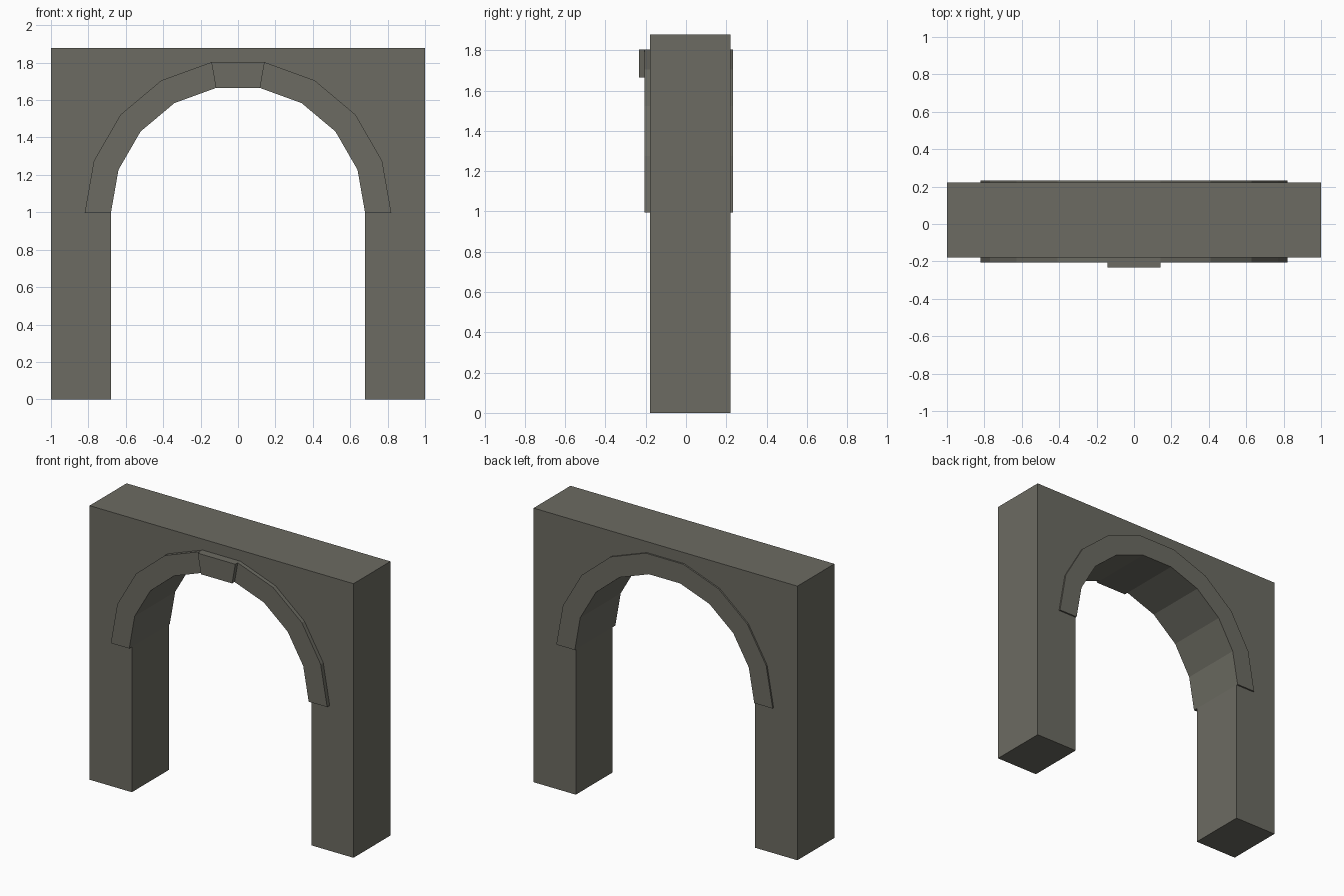
import bpy, bmesh
from math import cos, sin, radians

cube = bpy.data.objects.get("Cube")
if cube:
    bpy.data.objects.remove(cube, do_unlink=True)

SPRING = 0.995            # height where the arch starts
INNER, OUTER = 0.68, 0.82
HEIGHT = 1.878
WALL_FRONT, WALL_BACK = -0.178, 0.222
BAND_FRONT, BAND_BACK = -0.206, 0.2325
KEY_FRONT = -0.2325

stone = bpy.data.materials.new("grey_stone")
stone.use_nodes = True
colour = (0.15, 0.147, 0.122, 1)
stone.diffuse_color = colour
bsdf = stone.node_tree.nodes["Principled BSDF"]
bsdf.inputs["Base Color"].default_value = colour
bsdf.inputs["Roughness"].default_value = 0.9


def arc(radius, start, end, step=20):
    """Arch points (x, z) from start to end angle in degrees."""
    return [(radius * cos(radians(a)), SPRING + radius * sin(radians(a)))
            for a in range(start, end + 1, step)]


def extrude_profile(name, profile, y_front, y_back):
    """Solid made by extruding an xz outline along y."""
    bm = bmesh.new()
    face = bm.faces.new([bm.verts.new((x, y_front, z)) for x, z in profile])
    new = bmesh.ops.extrude_face_region(bm, geom=[face])["geom"]
    moved = [v for v in new if isinstance(v, bmesh.types.BMVert)]
    bmesh.ops.translate(bm, verts=moved, vec=(0, y_back - y_front, 0))
    bmesh.ops.recalc_face_normals(bm, faces=bm.faces)
    mesh = bpy.data.meshes.new(name)
    bm.to_mesh(mesh)
    bm.free()
    mesh.materials.append(stone)
    obj = bpy.data.objects.new(name, mesh)
    bpy.context.collection.objects.link(obj)
    return obj


def ring(start, end):
    """Outline between the inner and outer arch radius."""
    return arc(INNER, start, end) + arc(OUTER, start, end)[::-1]


# Wall with the arched opening
opening = [(INNER, 0)] + arc(INNER, 0, 180) + [(-INNER, 0)]
wall = opening + [(-1, 0), (-1, HEIGHT), (1, HEIGHT), (1, 0)]
extrude_profile("arch_wall", wall, WALL_FRONT, WALL_BACK)

# Raised bands around the opening
extrude_profile("front_arch_band", ring(0, 180), BAND_FRONT, WALL_FRONT)
extrude_profile("back_arch_band", ring(0, 180), WALL_BACK, BAND_BACK)

# Keystone at the crown of the front band
extrude_profile("keystone", ring(80, 100), KEY_FRONT, BAND_FRONT)
